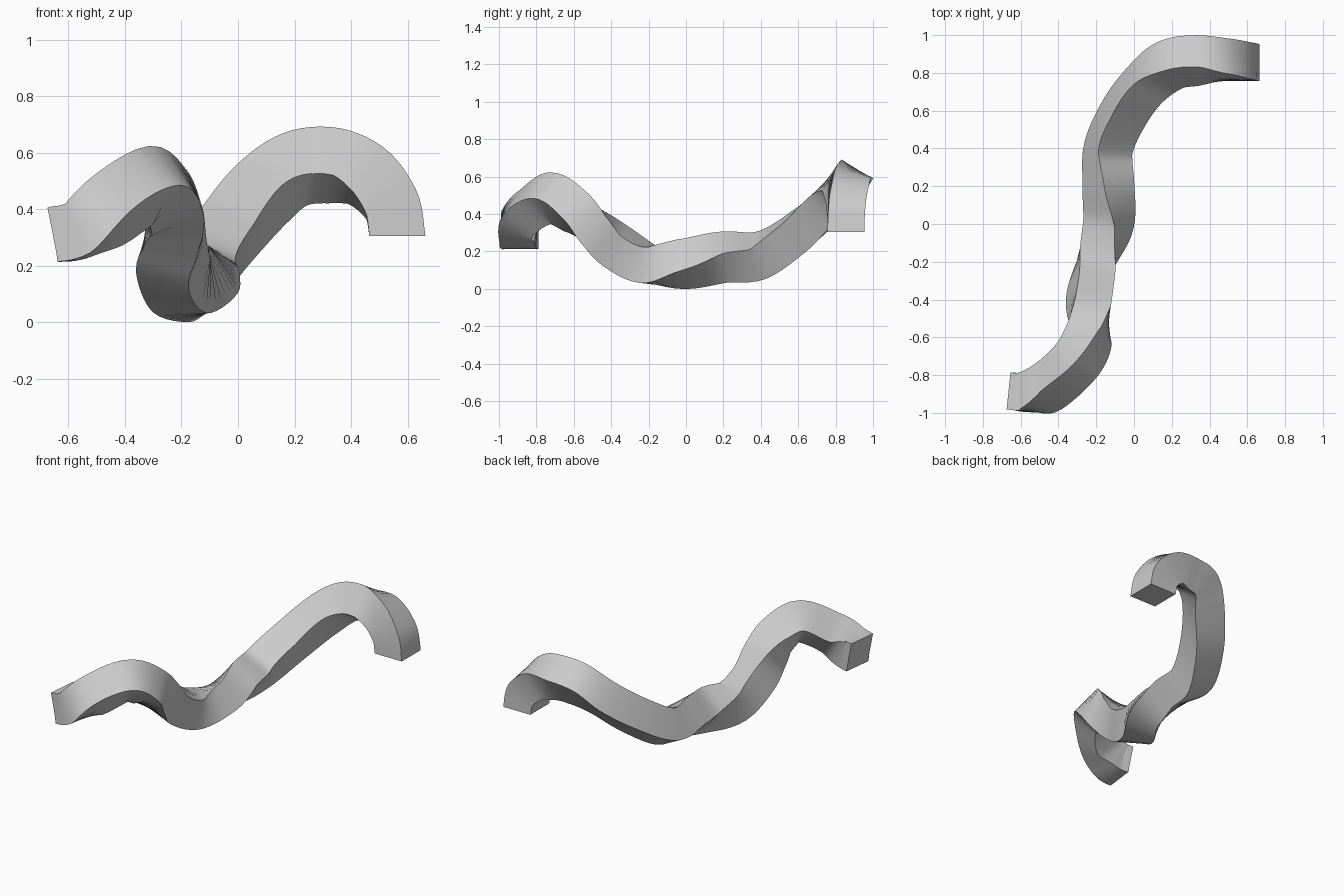
import bpy, bmesh
from mathutils import Vector

default_cube = bpy.data.objects.get("Cube")
if default_cube:
    bpy.data.objects.remove(default_cube, do_unlink=True)

HALF_DIAGONAL = 0.139
STEPS = 6

# Stations along the tube: centre point, direction of the ridge corner
STATIONS = [
    ((-.645, -.885, .31), (-.01, -.1, .1)),
    ((-.57, -.893, .325), (-.03, -.09, .1)),
    ((-.46, -.865, .395), (-.07, -.05, .11)),
    ((-.31, -.73, .485), (0, 0, .14)),
    ((-.24, -.6, .42), (.045, .03, .09)),
    ((-.23, -.49, .325), (.08, .02, .07)),
    ((-.235, -.37, .225), (.11, .02, .05)),
    ((-.2, -.2, .13), (.09, 0, .08)),
    ((-.135, 0, .135), (.03, 0, .12)),
    ((-.135, .2, .17), (-.02, 0, .135)),
    ((-.135, .4, .18), (-.045, 0, .13)),
    ((-.045, .6, .305), (-.06, 0, .15)),
    ((.08, .76, .45), (-.05, .01, .14)),
    ((.2, .845, .54), (-.03, -.03, .14)),
    ((.33, .865, .555), (0, -.035, .135)),
    ((.45, .865, .52), (.07, -.07, .09)),
    ((.54, .858, .42), (.09, -.09, .04)),
    ((.565, .855, .305), (.095, -.095, 0)),
]


def spline(points, i, t):
    """Smooth curve through the points, with its direction."""
    first, last = 2 * points[0] - points[1], 2 * points[-1] - points[-2]
    a, b, c, d = ([first] + points + [last])[i:i + 4]
    m, n = (c - a) / 2, (d - b) / 2
    e, f = 3 * (c - b) - 2 * m - n, 2 * (b - c) + m + n
    return b + t * (m + t * (e + t * f)), m + t * (2 * e + 3 * t * f)


def square_ring(bm, centre, tangent, ridge):
    """Square section across the path, one corner towards the ridge."""
    tangent = tangent.normalized()
    up = (ridge - tangent * ridge.dot(tangent)).normalized() * HALF_DIAGONAL
    side = tangent.cross(up)
    return [bm.verts.new(centre + offset) for offset in (up, side, -up, -side)]


def sweep_tube(name, material):
    centres = [Vector(c) for c, r in STATIONS]
    ridges = [Vector(r).normalized() for c, r in STATIONS]
    bm = bmesh.new()
    rings = []
    last = len(centres) - 2
    for i in range(last + 1):
        for k in range(STEPS + (i == last)):
            centre, tangent = spline(centres, i, k / STEPS)
            ridge, _ = spline(ridges, i, k / STEPS)
            # Square off the far end so that it faces straight down
            if i == last and k == STEPS:
                tangent = Vector((0, 0, -1))
            rings.append(square_ring(bm, centre, tangent, ridge))
    # Side walls and end caps
    for lower, upper in zip(rings, rings[1:]):
        for j in range(4):
            n = (j + 1) % 4
            bm.faces.new((lower[j], lower[n], upper[n], upper[j]))
    bm.faces.new(rings[0][::-1])
    bm.faces.new(rings[-1])
    bmesh.ops.recalc_face_normals(bm, faces=bm.faces)
    # Rest the tube on the ground
    lowest = min(v.co.z for v in bm.verts)
    bmesh.ops.translate(bm, verts=bm.verts, vec=(0, 0, -lowest))
    mesh = bpy.data.meshes.new(name)
    bm.to_mesh(mesh)
    bm.free()
    mesh.materials.append(material)
    tube = bpy.data.objects.new(name, mesh)
    bpy.context.collection.objects.link(tube)
    return tube


# Plain grey finish
grey = bpy.data.materials.new("light_grey")
grey.use_nodes = True
colour = (.6, .6, .6, 1)
grey.diffuse_color = colour
grey.node_tree.nodes["Principled BSDF"].inputs["Base Color"].default_value = colour

# Twisting square tube
tube = sweep_tube("twisted_square_tube", grey)
bpy.ops.object.select_all(action='DESELECT')
tube.select_set(True)
bpy.context.view_layer.objects.active = tube
bpy.ops.object.shade_smooth_by_angle(angle=.6)
